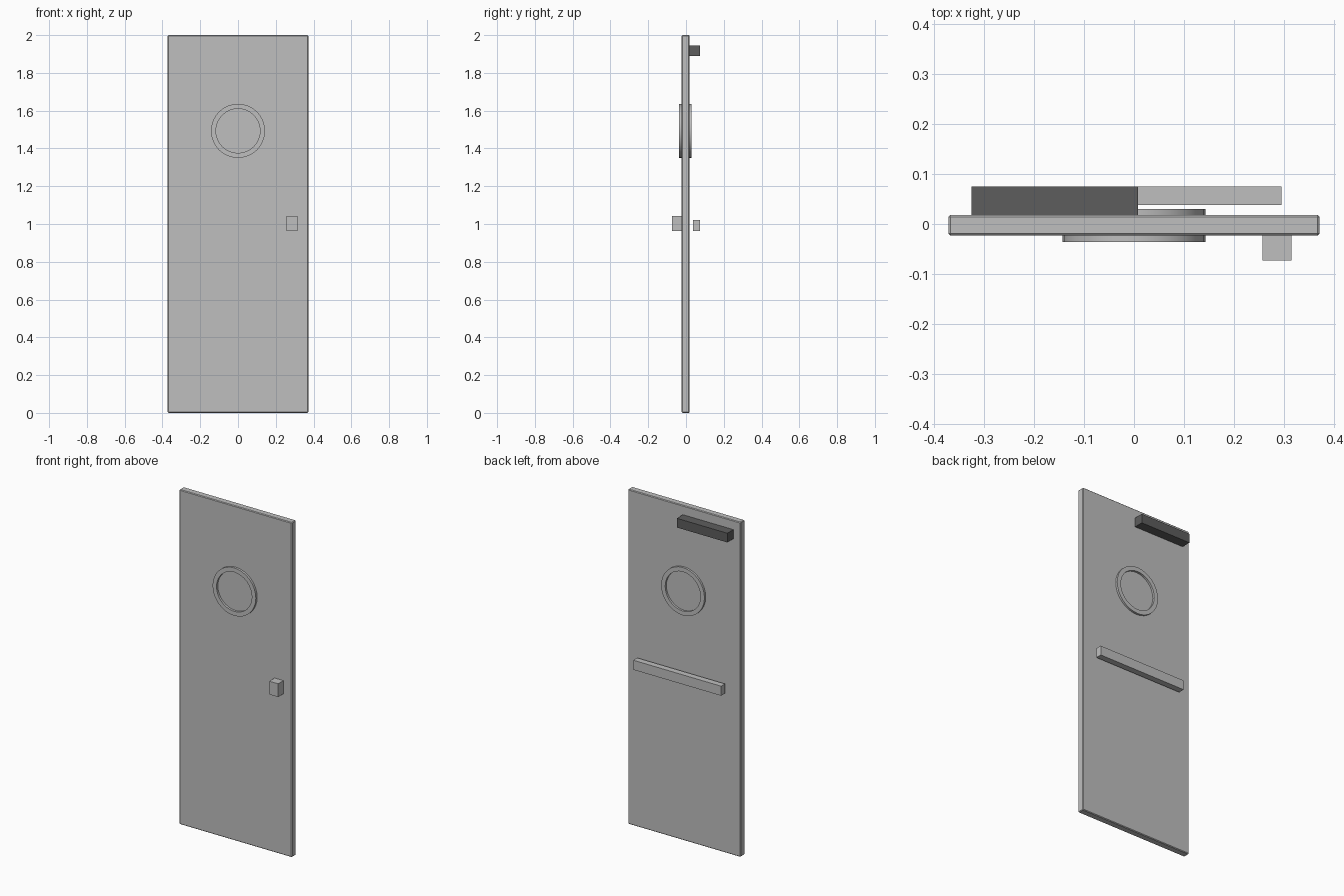
import bpy, bmesh, math
from mathutils import Matrix, Vector

cube = bpy.data.objects.get("Cube")
if cube:
    bpy.data.objects.remove(cube, do_unlink=True)


def material(name, grey):
    mat = bpy.data.materials.new(name)
    mat.use_nodes = True
    colour = (grey, grey, grey, 1)
    mat.diffuse_color = colour
    mat.node_tree.nodes["Principled BSDF"].inputs["Base Color"].default_value = colour
    return mat


def add_object(name, bm, mat):
    mesh = bpy.data.meshes.new(name)
    bmesh.ops.recalc_face_normals(bm, faces=bm.faces)
    bm.to_mesh(mesh)
    bm.free()
    mesh.materials.append(mat)
    obj = bpy.data.objects.new(name, mesh)
    bpy.context.collection.objects.link(obj)
    return obj


def box(name, low, high, mat):
    low, high = Vector(low), Vector(high)
    bm = bmesh.new()
    place = Matrix.Translation((low + high) / 2) @ Matrix.Diagonal((high - low).to_4d())
    bmesh.ops.create_cube(bm, size=1, matrix=place)
    return add_object(name, bm, mat)


def ring(name, centre_z, inner, outer, y0, y1, mat, segments=32):
    # Rectangular section turned about the y axis
    bm = bmesh.new()
    section = [(inner, y0), (outer, y0), (outer, y1), (inner, y1)]
    loops = []
    for i in range(segments):
        a = math.tau * i / segments
        loops.append([bm.verts.new((r * math.cos(a), y, centre_z + r * math.sin(a)))
                      for r, y in section])
    for i, loop in enumerate(loops):
        after = loops[(i + 1) % segments]
        for j in range(4):
            k = (j + 1) % 4
            bm.faces.new((loop[j], loop[k], after[k], after[j]))
    obj = add_object(name, bm, mat)
    bpy.ops.object.select_all(action='DESELECT')
    obj.select_set(True)
    bpy.context.view_layer.objects.active = obj
    bpy.ops.object.shade_smooth_by_angle(angle=math.radians(30))
    return obj


light_grey = material("light grey metal", 0.52)
dark_grey = material("dark grey metal", 0.11)

# Door leaf with slightly eased edges
FRONT, BACK = -0.023, 0.018
leaf = box("door_leaf", (-0.372, FRONT, 0), (0.372, BACK, 2), light_grey)
bevel = leaf.modifiers.new("eased_edges", 'BEVEL')
bevel.width = 0.004
bevel.segments = 1

# Round window frame, standing proud of both faces
ring("window_frame", 1.493, 0.117, 0.143, FRONT - 0.013, BACK + 0.012, light_grey)

# Front handle, rear push bar and rear closer
box("front_handle", (0.258, -0.073, 0.963), (0.316, FRONT, 1.042), light_grey)
box("push_bar", (-0.285, 0.038, 0.963), (0.296, 0.075, 1.02), light_grey)
box("door_closer", (-0.326, BACK, 1.89), (0.008, 0.075, 1.945), dark_grey)
